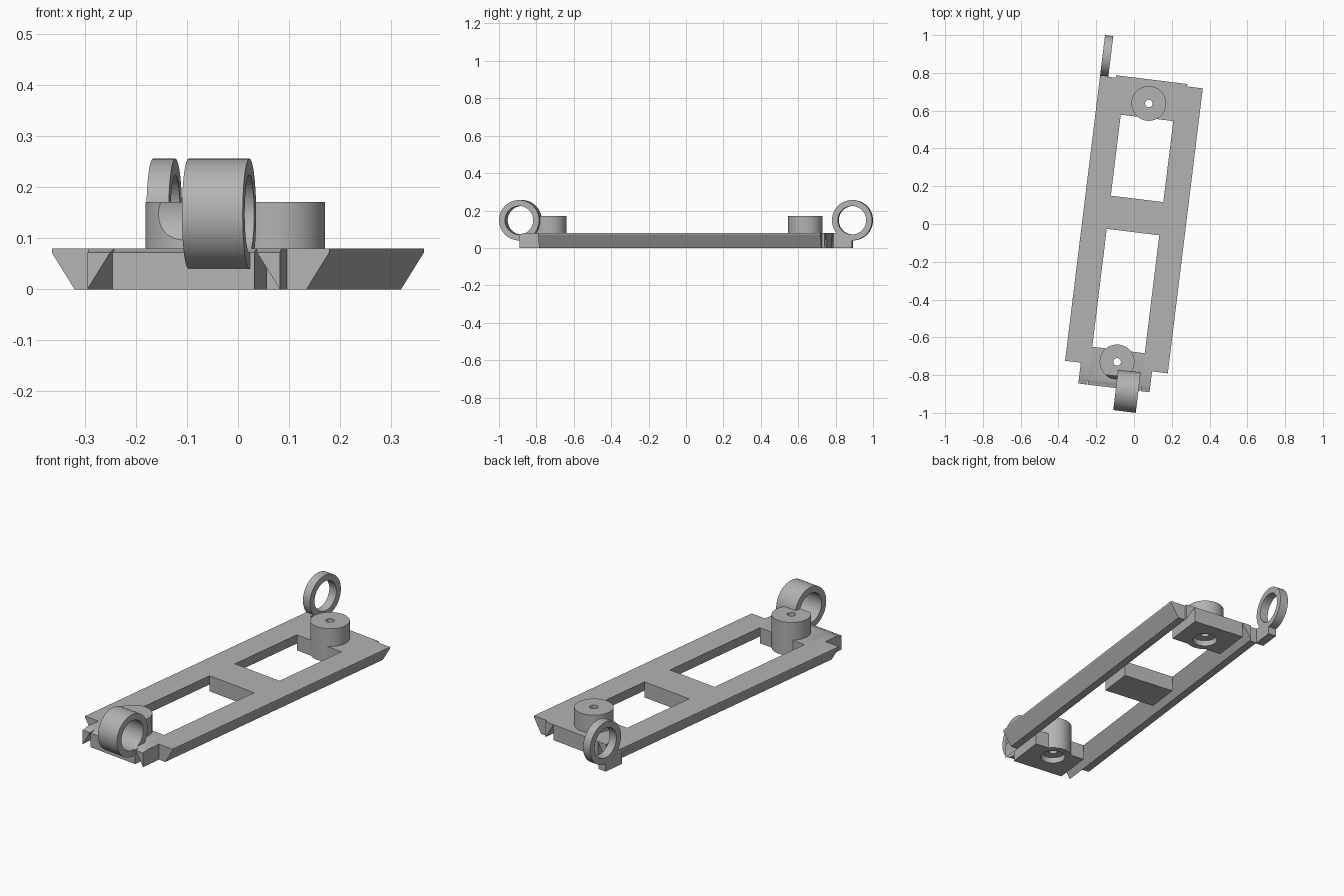
import bpy, bmesh, math
from mathutils import Matrix, Vector

if "Cube" in bpy.data.objects:
    bpy.data.objects.remove(bpy.data.objects["Cube"])

grey = bpy.data.materials.new("plain grey")
grey.diffuse_color = (0.45, 0.45, 0.45, 1)
grey.use_nodes = True
grey.node_tree.nodes["Principled BSDF"].inputs["Base Color"].default_value = grey.diffuse_color
TURN = math.radians(-7)      # the whole bracket is turned about z
TOP = 0.08                   # plate thickness
RING_Z, RING_R, BORE_R = 0.148, 0.108, 0.076


def finish(name, bm):
    bmesh.ops.recalc_face_normals(bm, faces=bm.faces)
    me = bpy.data.meshes.new(name)
    bm.to_mesh(me)
    bm.free()
    me.materials.append(grey)
    ob = bpy.data.objects.new(name, me)
    bpy.context.collection.objects.link(ob)
    return ob


def prism(name, profile, y0, y1):
    """Extrude an (x, z) profile along y."""
    bm = bmesh.new()
    face = bm.faces.new([bm.verts.new((x, y0, z)) for x, z in profile])
    ext = bmesh.ops.extrude_face_region(bm, geom=[face])
    verts = [g for g in ext["geom"] if isinstance(g, bmesh.types.BMVert)]
    bmesh.ops.translate(bm, verts=verts, vec=(0, y1 - y0, 0))
    return finish(name, bm)


def box(name, x0, x1, y0, y1, z0, z1):
    return prism(name, [(x0, z0), (x1, z0), (x1, z1), (x0, z1)], y0, y1)


def cylinder(name, radius, start, end, segments=64):
    """Solid cylinder between two points."""
    a, b = Vector(start), Vector(end)
    bm = bmesh.new()
    spin = Vector((0, 0, 1)).rotation_difference(b - a).to_matrix().to_4x4()
    bmesh.ops.create_cone(bm, cap_ends=True, segments=segments, radius1=radius, radius2=radius,
                          depth=(b - a).length, matrix=Matrix.Translation((a + b) / 2) @ spin)
    return finish(name, bm)


def combine(target, tool, operation="DIFFERENCE", keep=False):
    mod = target.modifiers.new("combine", "BOOLEAN")
    mod.operation, mod.object, mod.solver = operation, tool, "EXACT"
    bpy.context.view_layer.objects.active = target
    bpy.ops.object.modifier_apply(modifier=mod.name)
    if not keep:
        bpy.data.objects.remove(tool)


def ring(name, x0, x1, y):
    ob = cylinder(name, RING_R, (x0, y, RING_Z), (x1, y, RING_Z))
    combine(ob, cylinder("bore", BORE_R, (x0 - 0.1, y, RING_Z), (x1 + 0.1, y, RING_Z)))
    return ob


FRONT_RING_Y = -0.883
bore_cutter = cylinder("bore_cutter", BORE_R, (-0.5, FRONT_RING_Y, RING_Z), (0.5, FRONT_RING_Y, RING_Z))
bore_cutter.hide_render = True

# Side rails with undercut flanks, plus the narrower tab wedges at both ends
parts = []
for s, side in ((-1, "left"), (1, "right")):
    rail = [(0.14, TOP), (0.19, 0), (0.229, 0), (0.274, 0.072), (0.274, TOP)]
    wedge = [(0.14, TOP), (0.19, 0), (0.19, TOP)]
    parts.append(prism(side + "_rail", [(s * x, z) for x, z in rail], -0.763, 0.757))
    parts.append(prism(side + "_back_wedge", [(s * x, z) for x, z in wedge], 0.757, 0.77))
    front = prism(side + "_front_wedge", [(s * x, z) for x, z in wedge], -0.874, -0.763)
    combine(front, bore_cutter, keep=True)
    parts.append(front)

# Cross blocks between the rails
parts.append(box("middle_block", -0.14, 0.14, -0.043, 0.134, 0, TOP))
for name, y0, y1, boss_y in (("front_block", -0.874, -0.672, -0.7355),
                             ("back_block", 0.566, 0.77, 0.643)):
    block = box(name, -0.14, 0.14, y0, y1, 0, TOP)
    # Screw boss with through hole and counterbore underneath
    combine(block, cylinder("boss", 0.092, (0, boss_y, 0), (0, boss_y, 0.171)), "UNION")
    combine(block, cylinder("screw_hole", 0.02, (0, boss_y, -0.1), (0, boss_y, 0.3), 32))
    combine(block, cylinder("counterbore", 0.06, (0, boss_y, -0.1), (0, boss_y, 0.03)))
    if y0 < 0:
        combine(block, bore_cutter, keep=True)
    parts.append(block)

# Hinge rings: wide one at the front, thin one on a foot at the back
parts.append(ring("front_ring", 0.011, 0.131, FRONT_RING_Y))
BACK_RING_Y = 0.866
back = ring("back_ring", -0.274, -0.23, BACK_RING_Y)
foot = box("back_ring_foot", -0.274, -0.23, 0.75, BACK_RING_Y, 0, TOP)
combine(foot, cylinder("foot_bore", RING_R - 0.01, (-0.5, BACK_RING_Y, RING_Z), (0, BACK_RING_Y, RING_Z)))
parts += [back, foot]
bpy.data.objects.remove(bore_cutter)

# Shading and final turn
for ob in parts:
    ob.rotation_euler.z = TURN
    bpy.ops.object.select_all(action="DESELECT")
    ob.select_set(True)
    bpy.context.view_layer.objects.active = ob
    bpy.ops.object.shade_smooth_by_angle(angle=math.radians(30))
